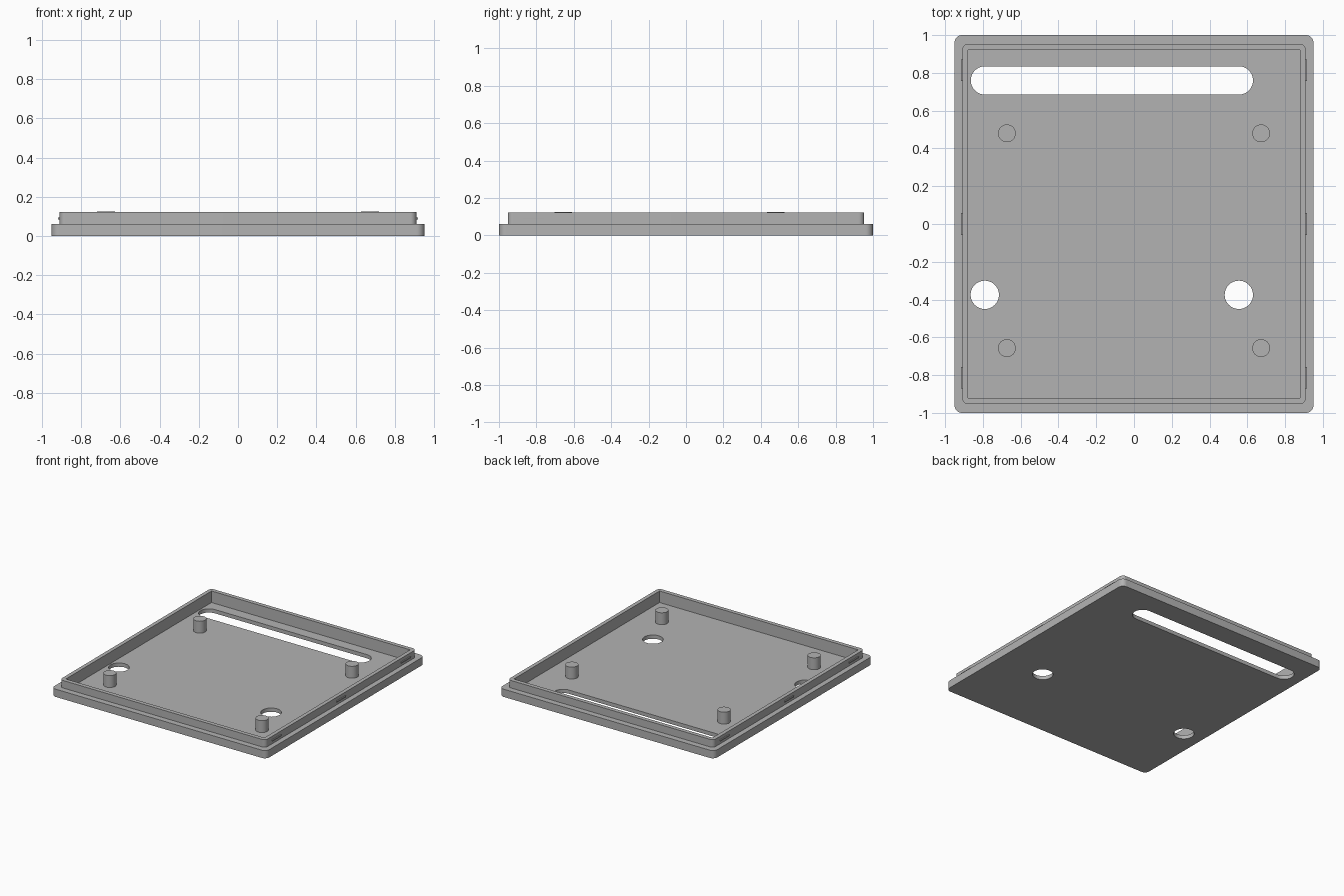
import bpy
import bmesh
from math import cos, sin, pi, radians

cube = bpy.data.objects.get("Cube")
if cube:
    bpy.data.objects.remove(cube, do_unlink=True)

grey = bpy.data.materials.new("mid grey plastic")
grey.use_nodes = True
colour = (0.45, 0.45, 0.45, 1)
grey.diffuse_color = colour
grey.node_tree.nodes["Principled BSDF"].inputs["Base Color"].default_value = colour

FLOOR, LEDGE, LIP_TOP, PEG_TOP = 0.03, 0.062, 0.122, 0.125


def rounded_rect(cx, cy, hx, hy, r, steps=10):
    """Outline with rounded corners; a circle when r equals both half sizes."""
    if r == 0:
        return [(cx + sx * hx, cy + sy * hy)
                for sx, sy in ((1, 1), (-1, 1), (-1, -1), (1, -1))]
    points = []
    for q, (sx, sy) in enumerate(((1, 1), (-1, 1), (-1, -1), (1, -1))):
        for i in range(steps + 1):
            a = (q + i / steps) * pi / 2
            p = (cx + sx * (hx - r) + r * cos(a), cy + sy * (hy - r) + r * sin(a))
            if not points or abs(p[0] - points[-1][0]) + abs(p[1] - points[-1][1]) > 1e-5:
                points.append(p)
    if abs(points[0][0] - points[-1][0]) + abs(points[0][1] - points[-1][1]) < 1e-5:
        points.pop()
    return points


def prism(name, outline, z0, z1):
    bm = bmesh.new()
    face = bm.faces.new([bm.verts.new((x, y, z0)) for x, y in outline])
    top = bmesh.ops.extrude_face_region(bm, geom=[face])["geom"]
    bmesh.ops.translate(bm, vec=(0, 0, z1 - z0),
                        verts=[g for g in top if isinstance(g, bmesh.types.BMVert)])
    bmesh.ops.recalc_face_normals(bm, faces=bm.faces)
    mesh = bpy.data.meshes.new(name)
    bm.to_mesh(mesh)
    bm.free()
    mesh.materials.append(grey)
    obj = bpy.data.objects.new(name, mesh)
    bpy.context.collection.objects.link(obj)
    return obj


def combine(target, tool, operation):
    mod = target.modifiers.new(tool.name, "BOOLEAN")
    mod.operation, mod.object, mod.solver = operation, tool, "EXACT"
    bpy.context.view_layer.objects.active = target
    bpy.ops.object.modifier_apply(modifier=mod.name)
    bpy.data.objects.remove(tool, do_unlink=True)


# Cover plate with a raised lip, hollowed to a thin floor
cover = prism("cover_plate", rounded_rect(0, 0, 0.95, 1, 0.04), 0, LEDGE)
combine(cover, prism("lip", rounded_rect(0, 0, 0.909, 0.953, 0.03), FLOOR / 2, LIP_TOP), "UNION")
combine(cover, prism("pocket", rounded_rect(0, 0, 0.878, 0.92, 0), FLOOR, 0.3), "DIFFERENCE")

# Long slot and two round holes through the floor
HOLE = 0.075
openings = {"slot": (-0.117, 0.76, 0.747, HOLE),
            "hole_right": (-0.79, -0.375, HOLE, HOLE),
            "hole_left": (0.555, -0.375, HOLE, HOLE)}
for name, box in openings.items():
    combine(cover, prism(name, rounded_rect(*box, HOLE), -0.1, 0.3), "DIFFERENCE")
parts = [cover]

# Four locating pegs and six snap ridges
PEG = 0.047
for side, s in (("left", 1), ("right", -1)):
    for end, y in (("back", 0.48), ("front", -0.657)):
        parts.append(prism(f"peg_{end}_{side}",
                           rounded_rect(s * 0.673, y, PEG, PEG, PEG, 8), FLOOR - 0.01, PEG_TOP))
    for end, y in (("back", 0.815), ("middle", 0), ("front", -0.815)):
        parts.append(prism(f"snap_ridge_{end}_{side}",
                           rounded_rect(s * 0.907, y, 0.01, 0.057, 0), 0.085, 0.095))

# Smooth the round walls and keep the rims crisp
bpy.ops.object.select_all(action="DESELECT")
for obj in parts:
    obj.select_set(True)
bpy.context.view_layer.objects.active = cover
bpy.ops.object.shade_smooth_by_angle(angle=radians(30))
